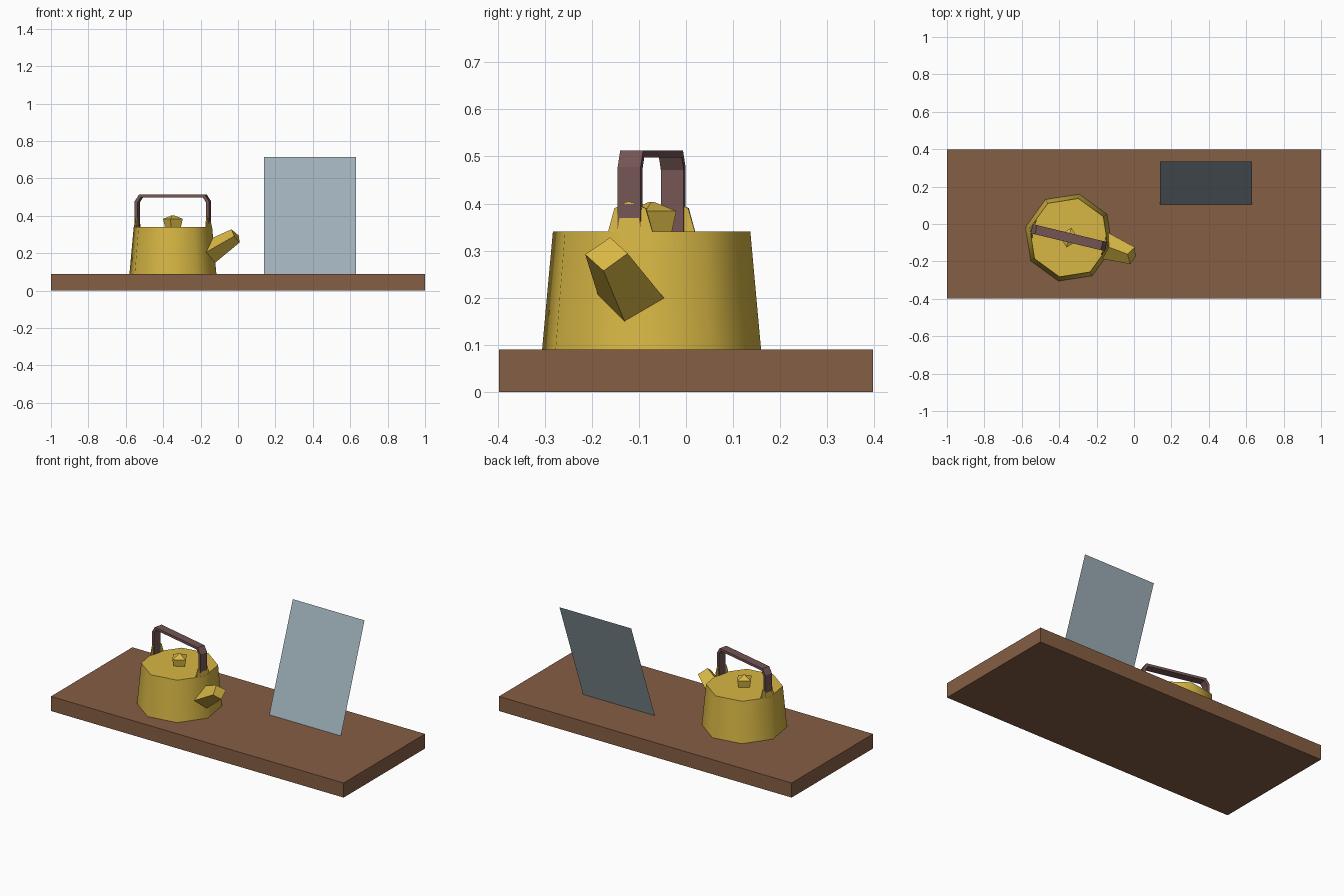
import bpy, bmesh, math
from mathutils import Vector, Matrix

if "Cube" in bpy.data.objects:
    bpy.data.objects.remove(bpy.data.objects["Cube"])


def material(name, rgb):
    m = bpy.data.materials.new(name)
    m.diffuse_color = (*rgb, 1)
    m.use_nodes = True
    m.node_tree.nodes["Principled BSDF"].inputs["Base Color"].default_value = m.diffuse_color
    return m


wood = material("brown_wood", (0.235, 0.112, 0.058))
gold = material("golden_yellow", (0.68, 0.47, 0.058))
grip = material("dark_mauve_brown", (0.175, 0.09, 0.088))
slate = material("pale_blue_grey", (0.35, 0.44, 0.49))

# Kettle frame: local +x runs along the handle
KETTLE = Matrix.Translation((-0.348, -0.073, 0)) @ Matrix.Rotation(math.radians(-13.5), 4, 'Z')


def loft(name, rings, mat, matrix=None, caps=True):
    """Join rings of equal point count into a closed solid."""
    bm = bmesh.new()
    loops = [[bm.verts.new(p) for p in ring] for ring in rings]
    n = len(loops[0])
    for a, b in zip(loops, loops[1:]):
        for i in range(n):
            j = (i + 1) % n
            bm.faces.new((a[i], a[j], b[j], b[i]))
    if caps:
        bm.faces.new(loops[0][::-1])
        bm.faces.new(loops[-1])
    bmesh.ops.remove_doubles(bm, verts=bm.verts, dist=1e-5)
    bmesh.ops.recalc_face_normals(bm, faces=bm.faces)
    me = bpy.data.meshes.new(name)
    bm.to_mesh(me)
    bm.free()
    me.materials.append(mat)
    ob = bpy.data.objects.new(name, me)
    bpy.context.collection.objects.link(ob)
    if matrix is not None:
        ob.matrix_world = matrix
    return ob


def ring(n, r, z):
    return [(r * math.cos(math.tau * i / n), r * math.sin(math.tau * i / n), z) for i in range(n)]


def rect(x, y, z):
    return [(-x, -y, z), (x, -y, z), (x, y, z), (-x, y, z)]


# Board
loft("board", [rect(1, 0.397, 0), rect(1, 0.397, 0.09)], wood)

# Leaning sheet, a single face towards the front
me = bpy.data.meshes.new("leaning_sheet")
me.from_pydata([(0.14, 0.105, 0.09), (0.63, 0.105, 0.09), (0.63, 0.335, 0.716), (0.14, 0.335, 0.716)],
               [], [(0, 1, 2, 3)])
me.materials.append(slate)
bpy.context.collection.objects.link(bpy.data.objects.new("leaning_sheet", me))

# Eight-sided tapered kettle body
body = loft("kettle_body", [ring(8, 0.239, 0.09), ring(8, 0.2155, 0.341)], gold, KETTLE)
bpy.context.view_layer.objects.active = body
body.select_set(True)
bpy.ops.object.shade_smooth_by_angle(angle=math.radians(50))

# Lid knob: flared square block with a low pyramid
knob = loft("lid_knob", [ring(4, 0.043, 0.335), ring(4, 0.054, 0.384), ring(4, 0.006, 0.403)], gold, KETTLE)

# Handle: flat strap with chamfered corners
outer = [(0.204, 0.335), (0.204, 0.478), (0.181, 0.513)]
inner = [(0.188, 0.335), (0.188, 0.471), (0.171, 0.498)]
path = list(zip(outer, inner))
path += [((-o[0], o[1]), (-i[0], i[1])) for o, i in reversed(path)]
w = 0.025
loft("handle", [[(o[0], -w, o[1]), (o[0], w, o[1]), (i[0], w, i[1]), (i[0], -w, i[1])] for o, i in path],
     grip, KETTLE)

# Handle lugs: pointed tabs rising from the wall corner outside each post
tab = [(-0.05, 0.194, 0.335), (0, 0.2155, 0.335), (0.05, 0.194, 0.335),
       (0.034, 0.197, 0.39), (0, 0.208, 0.404), (-0.034, 0.197, 0.39)]
for side, name in ((1, "right_lug"), (-1, "left_lug")):
    front = [(side * r, t, z) for t, r, z in tab]
    back = [(side * 0.19, t, z) for t, r, z in tab]
    loft(name, [back, front], gold, KETTLE)

# Spout: four-sided, tapering, its root sunk into the body
tip = [(0.008, -0.175, 0.257), (0.005, -0.124, 0.294), (-0.035, -0.161, 0.328), (-0.02, -0.214, 0.292)]
root = [(-0.125, -0.129, 0.147), (-0.128, -0.052, 0.206), (-0.169, -0.111, 0.268), (-0.165, -0.188, 0.209)]
sunk = [Vector(t).lerp(Vector(r), 1.18) for t, r in zip(tip, root)]
loft("spout", [sunk, tip], gold)
